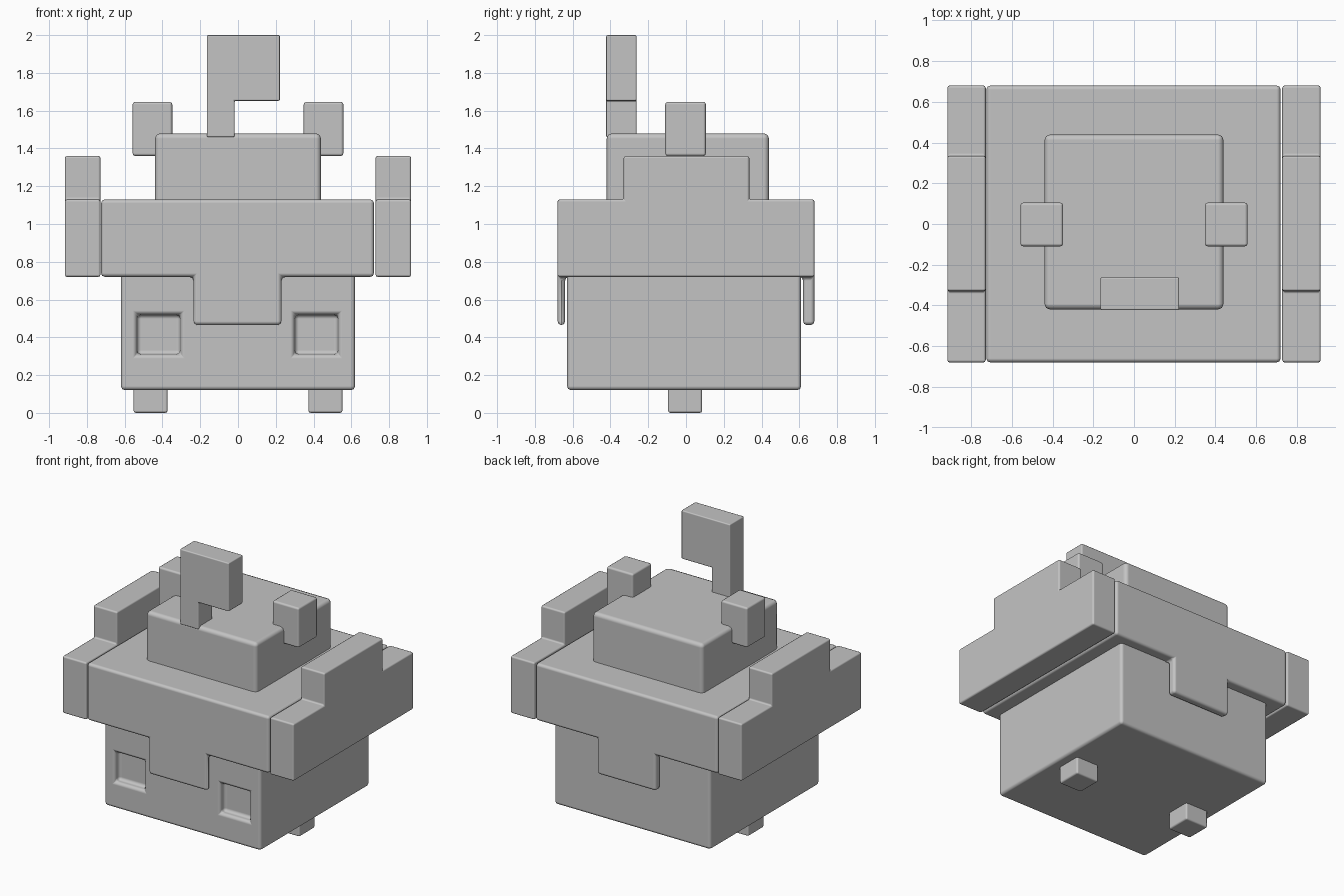
import bpy, bmesh, math
from mathutils import Vector

if "Cube" in bpy.data.objects:
    bpy.data.objects.remove(bpy.data.objects["Cube"])

grey = bpy.data.materials.new("plain grey")
grey.diffuse_color = (0.55, 0.55, 0.55, 1)
grey.use_nodes = True
grey.node_tree.nodes["Principled BSDF"].inputs["Base Color"].default_value = grey.diffuse_color


def box_mesh(lo, hi):
    bm = bmesh.new()
    bmesh.ops.create_cube(bm, size=1)
    lo, hi = Vector(lo), Vector(hi)
    for v in bm.verts:
        v.co = Vector([lo[i] if v.co[i] < 0 else hi[i] for i in range(3)])
    return bm


def cut(bm, axis, values):
    """Slice the mesh with planes across one axis."""
    for value in values:
        co, no = Vector((0, 0, 0)), Vector((0, 0, 0))
        co[axis], no[axis] = value, 1
        bmesh.ops.bisect_plane(bm, geom=bm.verts[:] + bm.edges[:] + bm.faces[:],
                               plane_co=co, plane_no=no)


def finish(name, bm, bevel, segments=2):
    bmesh.ops.recalc_face_normals(bm, faces=bm.faces)
    mesh = bpy.data.meshes.new(name)
    bm.to_mesh(mesh)
    bm.free()
    mesh.materials.append(grey)
    ob = bpy.data.objects.new(name, mesh)
    bpy.context.collection.objects.link(ob)
    mesh.shade_smooth()
    mod = ob.modifiers.new("rounded edges", 'BEVEL')
    mod.width, mod.segments = bevel, segments
    mod.limit_method, mod.angle_limit = 'ANGLE', math.radians(40)
    mod.harden_normals = True
    return ob


def box(name, lo, hi, bevel):
    return finish(name, box_mesh(lo, hi), bevel)


def prism(name, points, axis, start, end, bevel):
    """Extrude a 2D outline along x (axis 0) or y (axis 1)."""
    bm = bmesh.new()
    place = (lambda a, b: (start, a, b)) if axis == 0 else (lambda a, b: (a, start, b))
    face = bm.faces.new([bm.verts.new(place(a, b)) for a, b in points])
    moved = bmesh.ops.extrude_face_region(bm, geom=[face])["geom"]
    step = Vector((end - start, 0, 0)) if axis == 0 else Vector((0, end - start, 0))
    bmesh.ops.translate(bm, vec=step,
                        verts=[g for g in moved if isinstance(g, bmesh.types.BMVert)])
    if face.is_valid and len(face.edges) and any(len(e.link_faces) > 2 for e in face.edges):
        bm.faces.remove(face)
    return finish(name, bm, bevel)


# Head with two sunken square eyes
bm = box_mesh((-0.62, -0.63, 0.12), (0.62, 0.61, 0.85))
cut(bm, 0, (-0.535, -0.305, 0.30, 0.53))
cut(bm, 2, (0.31, 0.52))
eyes = []
for f in bm.faces:
    c = f.calc_center_median()
    if f.normal.y < -0.9 and 0.31 < c.z < 0.52 and 0.30 < abs(c.x) < 0.535:
        eyes.append(f)
for f in bmesh.ops.extrude_discrete_faces(bm, faces=eyes)["faces"]:
    bmesh.ops.translate(bm, vec=(0, 0.05, 0), verts=f.verts[:])
finish("head", bm, 0.022)

# Wide hat brim with a tab hanging down at the front and the back
bm = box_mesh((-0.725, -0.68, 0.72), (0.72, 0.68, 1.13))
cut(bm, 0, (-0.235, 0.23))
cut(bm, 1, (-0.64, 0.62))
tabs = []
for f in bm.faces:
    c = f.calc_center_median()
    if f.normal.z < -0.9 and abs(c.x) < 0.2 and abs(c.y) > 0.6:
        tabs.append(f)
for f in bmesh.ops.extrude_discrete_faces(bm, faces=tabs)["faces"]:
    bmesh.ops.translate(bm, vec=(0, 0, -0.255), verts=f.verts[:])
bmesh.ops.dissolve_limit(bm, angle_limit=0.01, verts=bm.verts[:], edges=bm.edges[:])
finish("hat_brim", bm, 0.025)

# Hat crown
box("hat_crown", (-0.44, -0.42, 1.10), (0.44, 0.44, 1.48), 0.028)

# Stepped side plates, knobs and feet, once for each side
steps = [(-0.68, 0.72), (0.68, 0.72), (0.68, 1.13), (0.335, 1.13),
         (0.335, 1.36), (-0.33, 1.36), (-0.33, 1.13), (-0.68, 1.13)]
for side, s in (("left", -1), ("right", 1)):
    prism(side + "_side_plate", steps, 0, s * 0.728, s * 0.917, 0.012)
    xs = sorted((s * 0.348, s * 0.558))
    box(side + "_knob", (xs[0], -0.11, 1.36), (xs[1], 0.105, 1.647), 0.014)
    xs = sorted((s * 0.373, s * 0.553))
    box(side + "_foot", (xs[0], -0.095, 0), (xs[1], 0.085, 0.16), 0.012)

# Flag standing on the front of the crown
flag = [(-0.165, 1.46), (-0.018, 1.46), (-0.018, 1.652), (0.222, 1.652),
        (0.222, 2.0), (-0.165, 2.0)]
prism("flag", flag, 1, -0.423, -0.262, 0.008)
